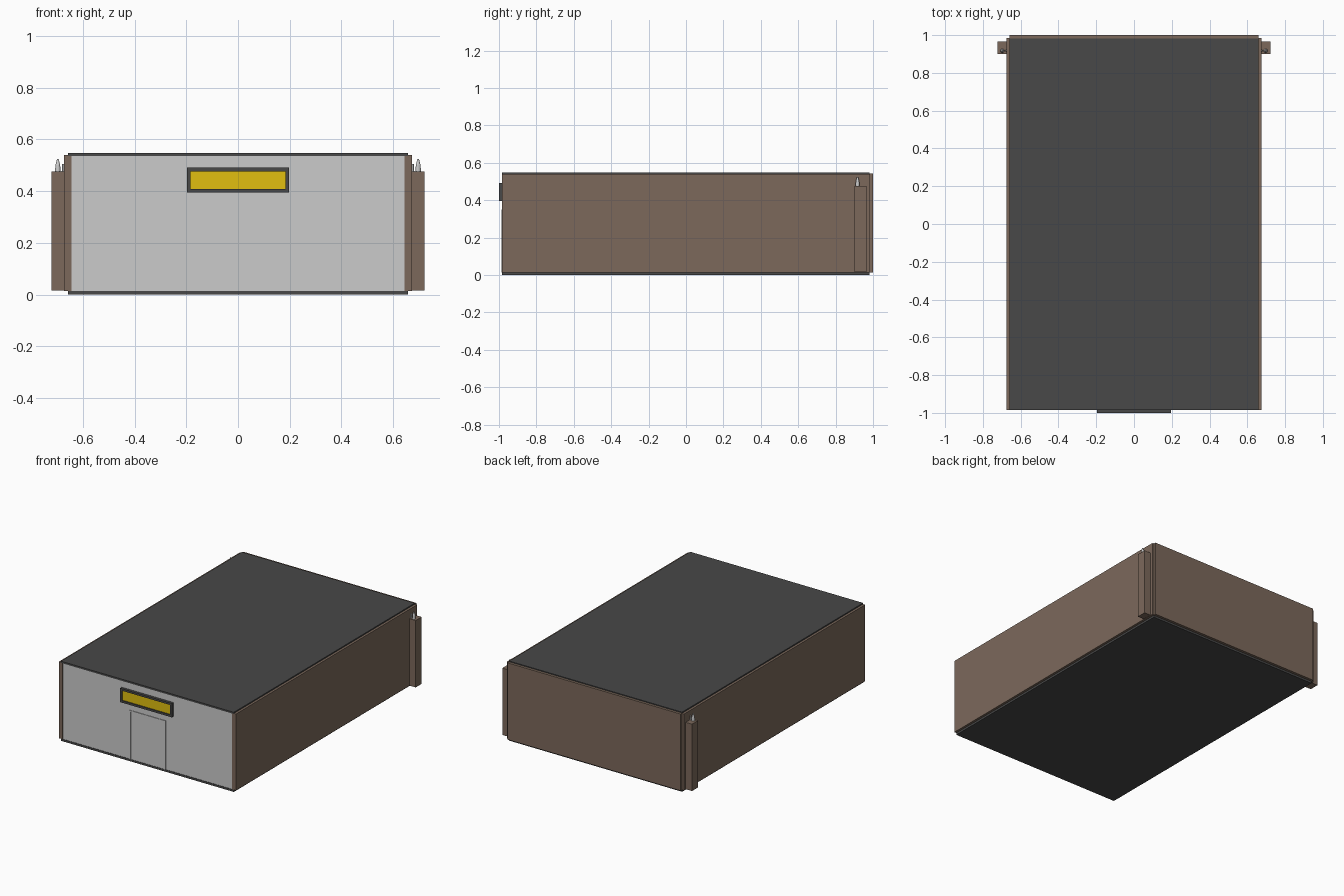
import bpy, bmesh

if "Cube" in bpy.data.objects:
    bpy.data.objects.remove(bpy.data.objects["Cube"])


def material(name, c):
    m = bpy.data.materials.new(name)
    m.diffuse_color = (*c, 1)
    m.use_nodes = True
    m.node_tree.nodes["Principled BSDF"].inputs["Base Color"].default_value = m.diffuse_color
    return m


brown = material("brown", (0.20, 0.14, 0.105))
dark = material("dark", (0.065, 0.065, 0.065))
yellow = material("yellow", (0.75, 0.52, 0.005))


def finish(name, bm, mat):
    bmesh.ops.recalc_face_normals(bm, faces=bm.faces)
    me = bpy.data.meshes.new(name)
    bm.to_mesh(me)
    bm.free()
    if mat:
        me.materials.append(mat)
    ob = bpy.data.objects.new(name, me)
    bpy.context.collection.objects.link(ob)
    return ob


def box(name, x, y, z, mat=None):
    """Box from (min, max) ranges on each axis."""
    bm = bmesh.new()
    bmesh.ops.create_cube(bm, size=1)
    for v in bm.verts:
        v.co = [r[0] if c < 0 else r[1] for c, r in zip(v.co, (x, y, z))]
    return finish(name, bm, mat)


def lathe(name, cx, cy, profile, sides=12):
    """Stack of rings (radius, z), closed at both ends."""
    bm = bmesh.new()
    for (r0, z0), (r1, z1) in zip(profile, profile[1:]):
        res = bmesh.ops.create_cone(bm, cap_ends=True, segments=sides,
                                    radius1=r0, radius2=r1, depth=z1 - z0)
        bmesh.ops.translate(bm, verts=res["verts"], vec=(cx, cy, (z0 + z1) / 2))
    return finish(name, bm, None)


# hollow shell of the building
box("floor", (-0.658, 0.658), (-0.985, 0.982), (0, 0.014), dark)
box("roof", (-0.658, 0.658), (-0.985, 0.982), (0.536, 0.548), dark)
box("back_wall", (-0.658, 0.658), (0.982, 1.0), (0.014, 0.542), brown)
box("front_wall", (-0.645, 0.645), (-0.982, -0.96), (0.014, 0.536))

# door with a slim raised frame
box("door", (-0.128, 0.128), (-0.983, -0.965), (0.014, 0.34))
box("door_frame_top", (-0.138, 0.138), (-0.986, -0.965), (0.34, 0.35))

# sign: dark border bars around a yellow panel
box("sign_panel", (-0.183, 0.183), (-0.992, -0.982), (0.409, 0.477), yellow)
for n, z in (("bottom", (0.395, 0.409)), ("top", (0.477, 0.491))):
    box("sign_border_" + n, (-0.197, 0.197), (-1.0, -0.982), z, dark)

# mirrored parts
for side, s in (("left", -1), ("right", 1)):
    def span(a, b):
        return tuple(sorted((s * a, s * b)))
    box("side_wall_" + side, span(0.645, 0.674), (-0.985, 0.985), (0.014, 0.54), brown)
    box("door_frame_" + side, span(0.128, 0.138), (-0.986, -0.965), (0.014, 0.34))
    box("sign_border_" + side, span(0.183, 0.197), (-1.0, -0.982), (0.409, 0.477), dark)
    box("pillar_" + side, span(0.674, 0.722), (0.9, 0.966), (0.016, 0.476), brown)
    # pointed lamp and small fitting on each pillar
    lathe("pillar_lamp_" + side, s * 0.697, 0.917,
          [(0.011, 0.474), (0.009, 0.502), (0.003, 0.525)])
    lathe("pillar_fitting_" + side, s * 0.676, 0.917,
          [(0.006, 0.474), (0.004, 0.505)], 8)
